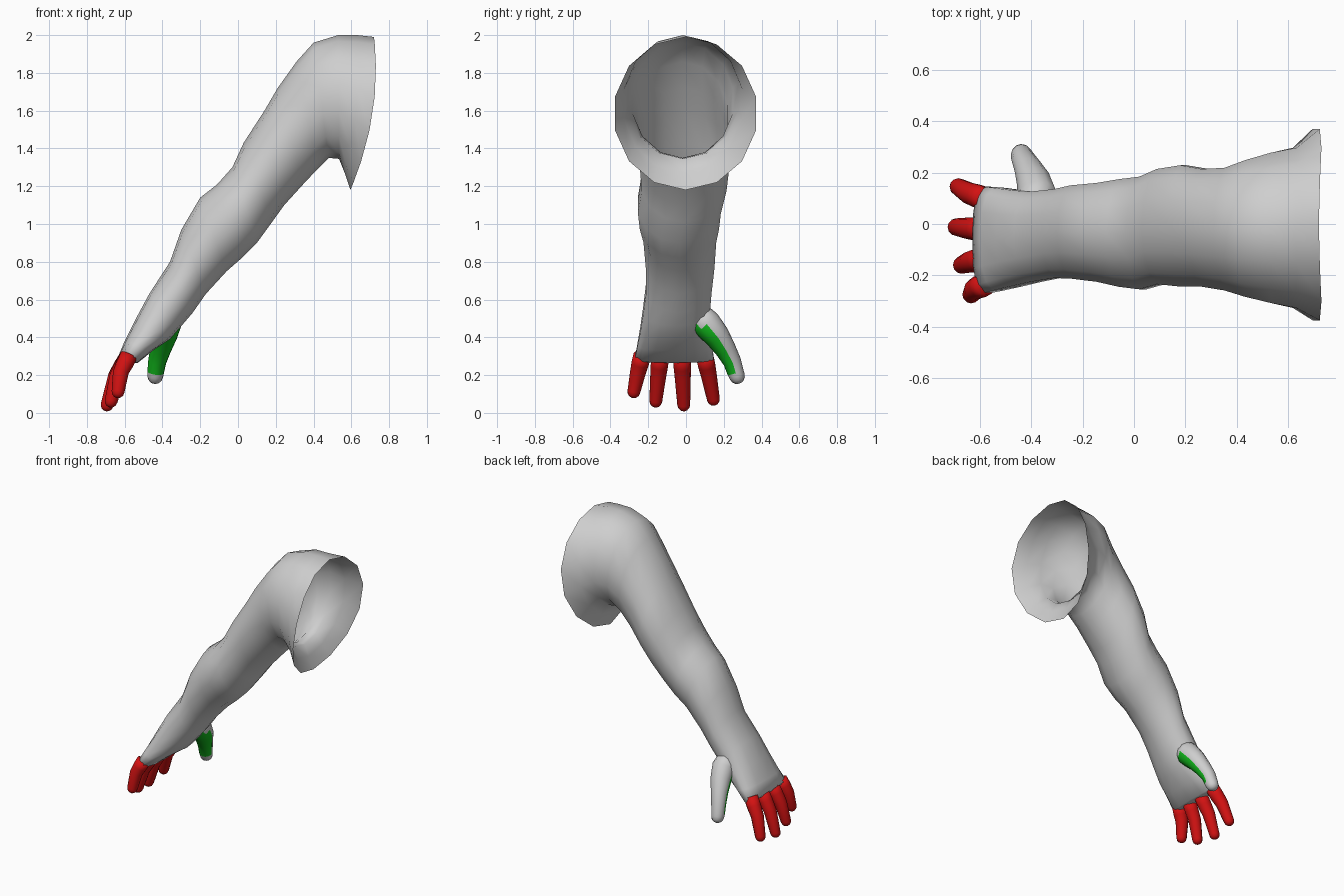
import bpy, bmesh, math
from mathutils import Vector

if "Cube" in bpy.data.objects:
    bpy.data.objects.remove(bpy.data.objects["Cube"])


def material(name, rgb):
    m = bpy.data.materials.new(name)
    m.diffuse_color = (*rgb, 1)
    m.use_nodes = True
    m.node_tree.nodes["Principled BSDF"].inputs["Base Color"].default_value = m.diffuse_color
    return m


GREY = material("grey skin", (0.62, 0.62, 0.62))
RED = material("red fingers", (0.65, 0.006, 0.006))
GREEN = material("green thumb patch", (0.006, 0.5, 0.012))


def loft(name, rings, mats, cap_start=False, cap_end=True):
    """Skin a list of rings, closing the chosen ends."""
    bm = bmesh.new()
    loops = [[bm.verts.new(p) for p in ring] for ring in rings]
    n = len(loops[0])
    for a, b in zip(loops, loops[1:]):
        for i in range(n):
            j = (i + 1) % n
            bm.faces.new((a[i], a[j], b[j], b[i]))
    if cap_start:
        bm.faces.new(loops[0])
    if cap_end:
        bm.faces.new(loops[-1])
    bmesh.ops.recalc_face_normals(bm, faces=bm.faces)
    me = bpy.data.meshes.new(name)
    bm.to_mesh(me)
    bm.free()
    for m in mats:
        me.materials.append(m)
    ob = bpy.data.objects.new(name, me)
    bpy.context.collection.objects.link(ob)
    for p in me.polygons:
        p.use_smooth = True
    return ob


def spow(v, e):
    return math.copysign(abs(v) ** e, v)


def arm_ring(tx, tz, bx, bz, y0, y1, bow=0.0, e=1.0, n=14):
    """Oval between a top point and a bottom point, spanning y0 to y1."""
    top, bot = Vector((tx, 0, tz)), Vector((bx, 0, bz))
    mid, half = (top + bot) / 2, (top - bot) / 2
    pts = []
    for i in range(n):
        a = math.tau * i / n
        c, s = spow(math.cos(a), e), spow(math.sin(a), e)
        y = (y0 + y1) / 2 + (y1 - y0) / 2 * s
        pts.append(mid + half * c + Vector((bow * math.sin(a) ** 2, y, 0)))
    return pts


def digit(name, path, radii, mats, n=12):
    """Round finger along a path with a domed tip."""
    pts = [Vector(p) for p in path]
    end = (pts[-1] - pts[-2]).normalized()
    r = radii[-1]
    base = pts[-1].copy()
    radii = list(radii)
    for k in (0.5, 0.82, 0.97):
        pts.append(base + end * r * k)
        radii.append(r * math.sqrt(1 - k * k))
    rings = []
    for i, p in enumerate(pts):
        t = (pts[min(i + 1, len(pts) - 1)] - pts[max(i - 1, 0)]).normalized()
        u = Vector((1, 0, 0))
        u = (u - t * u.dot(t)).normalized()
        v = t.cross(u)
        rings.append([p + radii[i] * (u * math.cos(math.tau * k / n) + v * math.sin(math.tau * k / n))
                      for k in range(n)])
    return loft(name, rings, mats, cap_start=True)


# Arm: open flared shoulder down to the knuckles
arm = [
    arm_ring(0.72, 1.99, 0.595, 1.18, -0.385, 0.38, 0.055),
    arm_ring(0.63, 2.00, 0.565, 1.27, -0.335, 0.305, 0.03),
    arm_ring(0.53, 2.00, 0.535, 1.345, -0.315, 0.285),
    arm_ring(0.40, 1.96, 0.48, 1.35, -0.29, 0.255),
    arm_ring(0.31, 1.86, 0.42, 1.29, -0.265, 0.225),
    arm_ring(0.21, 1.72, 0.345, 1.21, -0.25, 0.22),
    arm_ring(0.14, 1.60, 0.245, 1.10, -0.25, 0.235),
    arm_ring(0.03, 1.43, 0.18, 1.01, -0.24, 0.22),
    arm_ring(-0.03, 1.30, 0.10, 0.90, -0.26, 0.19),
    arm_ring(-0.11, 1.21, 0.02, 0.82, -0.25, 0.18),
    arm_ring(-0.20, 1.14, -0.06, 0.75, -0.23, 0.165),
    arm_ring(-0.30, 0.97, -0.17, 0.63, -0.217, 0.155),
    arm_ring(-0.36, 0.80, -0.24, 0.53, -0.215, 0.14),
    arm_ring(-0.47, 0.63, -0.30, 0.46, -0.23, 0.13, 0, 0.9),
    arm_ring(-0.54, 0.50, -0.36, 0.39, -0.245, 0.135, 0, 0.85),
    arm_ring(-0.60, 0.38, -0.45, 0.33, -0.262, 0.145, 0, 0.8),
    arm_ring(-0.63, 0.31, -0.53, 0.265, -0.275, 0.15, 0, 0.8),
    arm_ring(-0.61, 0.285, -0.56, 0.265, -0.25, 0.125, 0, 0.8),
]
loft("arm", arm, [GREY])

# Four fingers fanned out from the knuckles: base y, then tip position
fingers = [
    ("little_finger", -0.232, (-0.635, -0.276, 0.112)),
    ("ring_finger", -0.135, (-0.672, -0.160, 0.062)),
    ("middle_finger", -0.022, (-0.693, -0.012, 0.042)),
    ("index_finger", 0.098, (-0.685, 0.145, 0.072)),
]
for name, y, tip in fingers:
    start = Vector((-0.578, y, 0.305))
    tip = Vector(tip)
    knuckle = start.lerp(tip, 0.5) + Vector((-0.014, 0, 0.008))
    digit(name, [start, start.lerp(knuckle, 0.5), knuckle, tip],
          [0.046, 0.046, 0.042, 0.034], [RED])

# Thumb, with a green patch on the side facing the palm
thumb = digit("thumb",
              [(-0.39, 0.05, 0.53), (-0.375, 0.11, 0.47), (-0.39, 0.165, 0.405),
               (-0.41, 0.21, 0.335), (-0.428, 0.245, 0.27), (-0.436, 0.262, 0.215),
               (-0.438, 0.27, 0.195)],
              [0.07, 0.078, 0.068, 0.056, 0.048, 0.044, 0.042], [GREY, GREEN])
inward = Vector((0.15, -0.9, -0.3)).normalized()
for p in thumb.data.polygons:
    if p.normal.dot(inward) > 0.1 and 0.21 < p.center.z < 0.47:
        p.material_index = 1
